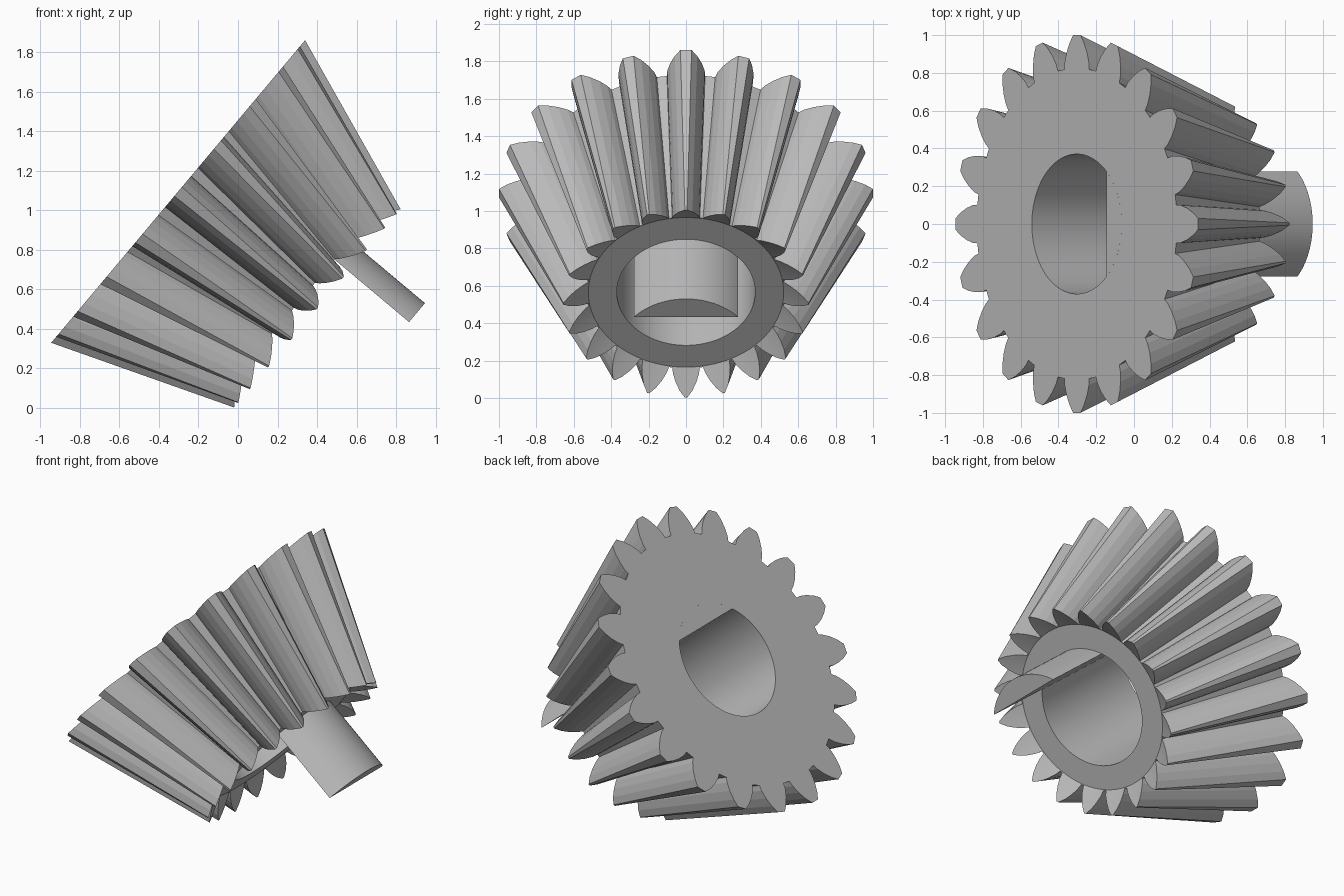
import bpy, bmesh, math
from mathutils import Matrix, Vector

cube = bpy.data.objects.get("Cube")
if cube:
    bpy.data.objects.remove(cube)

TEETH = 20
BORE = 0.37          # bore radius
FLAT = 0.245         # distance of the key flat from the axis
HUB_R, HUB_Z = 0.522, 0.824
KEY_Z = 1.32

# Half tooth, tip to root: (radius, half width) at the large and small ends
BIG = [(1.0, 0.03), (0.96, 0.06), (0.91, 0.085), (0.86, 0.1), (0.825, 0.102)]
SMALL = [(0.655, 0.006), (0.625, 0.034), (0.59, 0.055), (0.555, 0.069), (0.527, 0.074)]
TIP_Z = 0.92

# Gear axis tilted so that the small end points down and to the left side
tilt = math.radians(50)
u = Vector((math.cos(tilt), 0, math.sin(tilt)))
v = Vector((0, -1, 0))
axis = u.cross(v)
PLACE = Matrix.Translation((-0.303, 0, 1.095)) @ Matrix((u, v, axis)).transposed().to_4x4()

steel = bpy.data.materials.new("grey_steel")
steel.use_nodes = True
colour = (0.5, 0.5, 0.5, 1)
steel.diffuse_color = colour
steel.node_tree.nodes["Principled BSDF"].inputs["Base Color"].default_value = colour


def polar(r, a, z):
    return Vector((r * math.cos(a), r * math.sin(a), z))


def end_depth(r):
    """Depth of the dished small end at a given radius."""
    return HUB_Z + (TIP_Z - HUB_Z) * (r - HUB_R) / (SMALL[0][0] - HUB_R)


def outline(half, depth):
    """Toothed outline as a ring of points."""
    side = [(r, math.asin(w / r)) for r, w in half]
    tooth = [(r, -a) for r, a in reversed(side)] + side
    return [polar(r, a + math.tau * t / TEETH, depth(r))
            for t in range(TEETH) for r, a in tooth]


def make_object(name, bm, angle):
    bmesh.ops.recalc_face_normals(bm, faces=bm.faces)
    bm.transform(PLACE)
    mesh = bpy.data.meshes.new(name)
    bm.to_mesh(mesh)
    bm.free()
    mesh.materials.append(steel)
    ob = bpy.data.objects.new(name, mesh)
    bpy.context.collection.objects.link(ob)
    bpy.ops.object.select_all(action="DESELECT")
    ob.select_set(True)
    bpy.context.view_layer.objects.active = ob
    bpy.ops.object.shade_smooth_by_angle(angle=math.radians(angle))
    return ob


# Gear body: closed loop of rings from the large face, over the teeth, to the bore
big = outline(BIG, lambda r: 0)
small = outline(SMALL, end_depth)
n = len(big)
step = math.tau / n
first = -(len(BIG) - 0.5) * step
hub = [polar(HUB_R, math.atan2(p.y, p.x), HUB_Z) for p in small]
bore_out = [polar(BORE, first + i * step, HUB_Z) for i in range(n)]
bore_in = [polar(BORE, first + i * step, 0) for i in range(n)]

bm = bmesh.new()
rings = [[bm.verts.new(p) for p in ring] for ring in (big, small, hub, bore_out, bore_in)]
for k, ring in enumerate(rings):
    after = rings[(k + 1) % len(rings)]
    for i in range(n):
        j = (i + 1) % n
        bm.faces.new((ring[i], ring[j], after[j], after[i]))
make_object("gear_body", bm, 6)

# Key: round-backed bar that flattens one side of the bore and sticks out
half = math.acos(FLAT / BORE)
bm = bmesh.new()
arc = [bm.verts.new(polar(BORE, half * (i / 12 - 1), 0)) for i in range(25)]
face = bm.faces.new(arc)
grown = bmesh.ops.extrude_face_region(bm, geom=[face], use_keep_orig=True)
top = [g for g in grown["geom"] if isinstance(g, bmesh.types.BMVert)]
bmesh.ops.translate(bm, verts=top, vec=(0, 0, KEY_Z))
make_object("bore_key", bm, 20)
